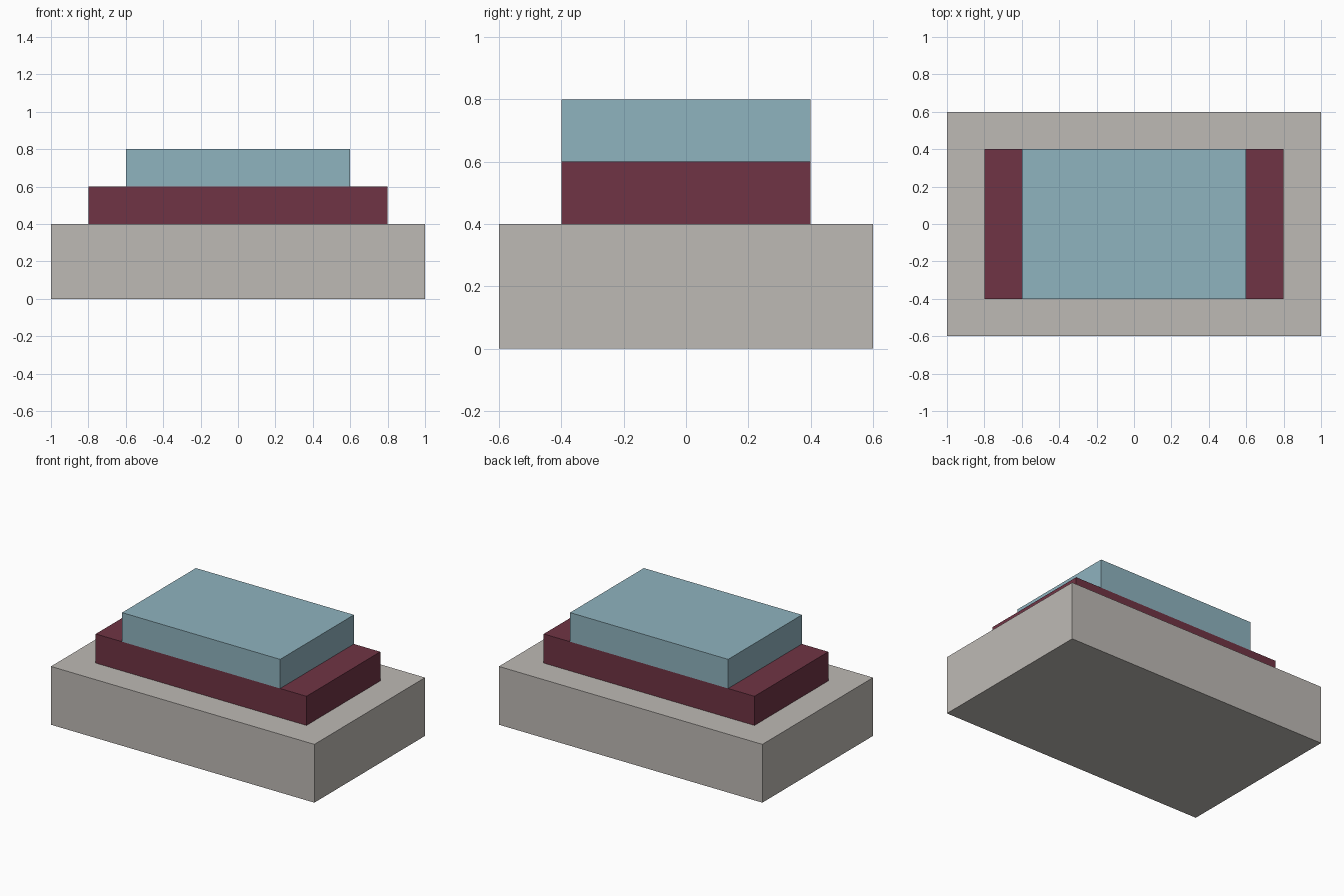
import bpy
import bmesh
from mathutils import Matrix

cube = bpy.data.objects.get("Cube")
if cube:
    bpy.data.objects.remove(cube, do_unlink=True)


def make_material(name, rgb):
    mat = bpy.data.materials.new(name)
    mat.use_nodes = True
    mat.diffuse_color = (*rgb, 1)
    for node in mat.node_tree.nodes:
        if node.type == "BSDF_PRINCIPLED":
            node.inputs["Base Color"].default_value = (*rgb, 1)
    return mat


def make_block(name, size, bottom, mat):
    """Flat-shaded box centred on x and y, standing at height bottom."""
    bm = bmesh.new()
    place = Matrix.Translation((0, 0, bottom + size[2] / 2)) @ Matrix.Diagonal((*size, 1))
    bmesh.ops.create_cube(bm, size=1, matrix=place)
    mesh = bpy.data.meshes.new(name)
    bm.to_mesh(mesh)
    bm.free()
    mesh.materials.append(mat)
    obj = bpy.data.objects.new(name, mesh)
    bpy.context.scene.collection.objects.link(obj)
    return obj


stone = make_material("warm grey", (0.515, 0.490, 0.462))
maroon = make_material("maroon", (0.162, 0.034, 0.058))
blue = make_material("pale blue", (0.275, 0.451, 0.521))

# Three stacked tiers, widest at the bottom
z = 0
for name, size, mat in (
    ("base_block", (2.0, 1.2, 0.4), stone),
    ("middle_block", (1.6, 0.8, 0.2), maroon),
    ("top_block", (1.2, 0.8, 0.2), blue),
):
    make_block(name, size, z, mat)
    z += size[2]
